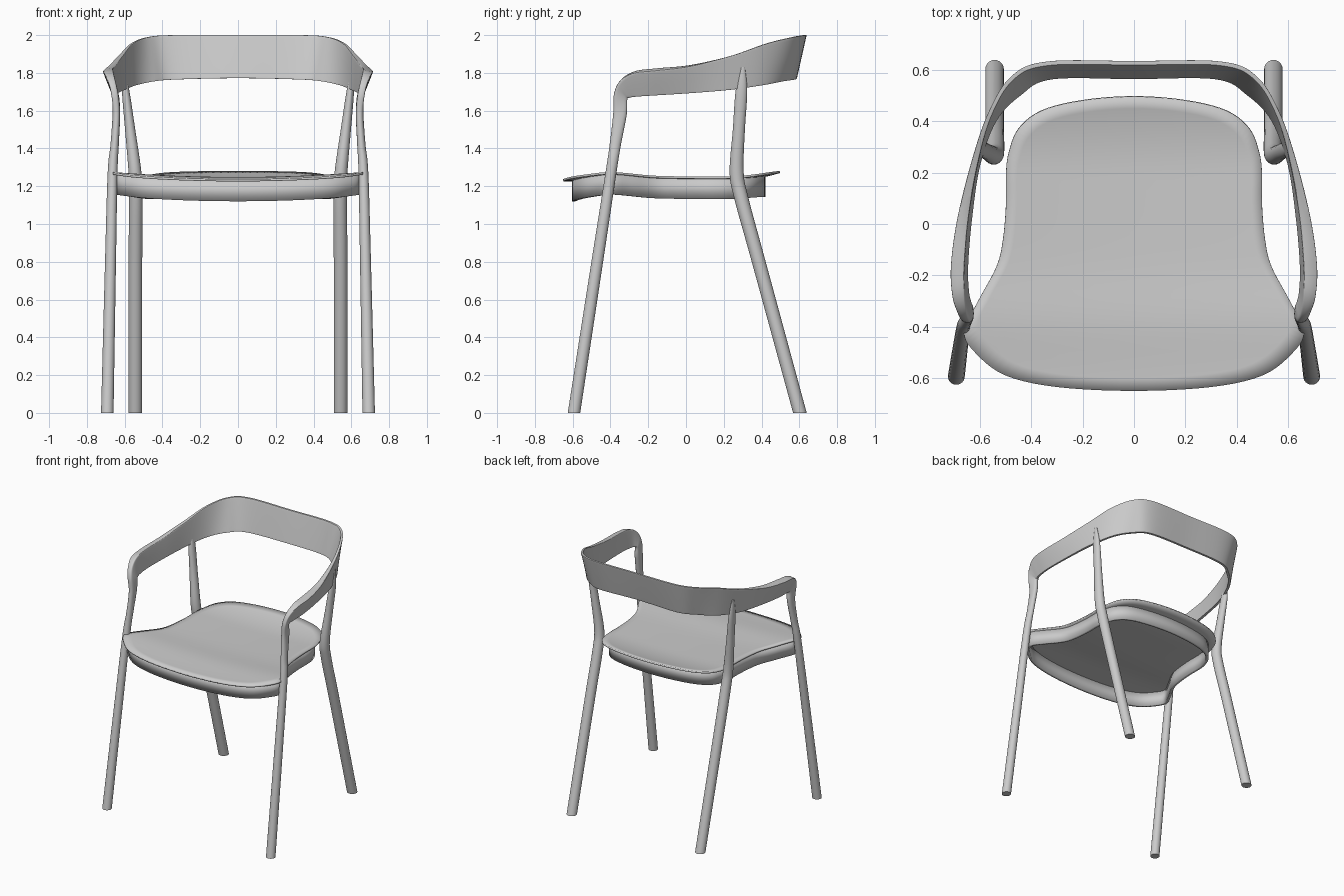
import bpy, math
from mathutils import Vector

if "Cube" in bpy.data.objects:
    bpy.data.objects.remove(bpy.data.objects["Cube"])

grey = bpy.data.materials.new("light grey")
grey.diffuse_color = (0.6, 0.6, 0.6, 1)
grey.use_nodes = True
grey.node_tree.nodes["Principled BSDF"].inputs["Base Color"].default_value = grey.diffuse_color


def make(name, verts, faces, angle=35):
    me = bpy.data.meshes.new(name)
    me.from_pydata(verts, [], faces)
    me.materials.append(grey)
    me.shade_smooth()
    ob = bpy.data.objects.new(name, me)
    bpy.context.collection.objects.link(ob)
    bpy.context.view_layer.objects.active = ob
    bpy.ops.object.mode_set(mode='EDIT')
    bpy.ops.mesh.select_all(action='SELECT')
    bpy.ops.mesh.normals_make_consistent(inside=False)
    bpy.ops.object.mode_set(mode='OBJECT')
    me.set_sharp_from_angle(angle=math.radians(angle))
    return ob


def spline(pts, n, closed=False):
    """Catmull-Rom through tuples of any length."""
    P = [Vector(p) for p in pts]
    m, out = len(P), []
    for i in range(m if closed else m - 1):
        if closed:
            a, b, c, d = (P[(i + k) % m] for k in (-1, 0, 1, 2))
        else:
            a, b, c, d = P[max(i - 1, 0)], P[i], P[i + 1], P[min(i + 2, m - 1)]
        for s in range(n):
            t = s / n
            out.append(0.5 * (2 * b + (c - a) * t + (2 * a - 5 * b + 4 * c - d) * t * t
                              + (3 * b - a - 3 * c + d) * t ** 3))
    return out if closed else out + [P[-1]]


def loft(name, rings):
    k = len(rings[0])
    verts = [v for r in rings for v in r]
    faces = [(i * k + j, i * k + (j + 1) % k, (i + 1) * k + (j + 1) % k, (i + 1) * k + j)
             for i in range(len(rings) - 1) for j in range(k)]
    faces += [tuple(range(k)), tuple(range(len(verts) - k, len(verts)))]
    return make(name, verts, faces)


# Arm band and front legs: one sweep, flat band turning into round leg
def station(ot, it, ib, w, e):
    ot, it, ib = Vector(ot), Vector(it), Vector(ib)
    ob = ib + (ot - it).normalized() * w
    return (*ot, *it, *ib, *ob, e)


def leg(x, z, rx, ry, e=1):
    y = -0.593 + 0.154 * z
    return station((x + rx, y - ry, z), (x - rx, y - ry, z), (x - rx, y + ry, z), 2 * rx, e)


half = [
    station((.34, .634, 2.0), (.335, .616, 2.0), (.32, .562, 1.765), .02, .12),
    station((.48, .575, 1.99), (.47, .56, 1.99), (.44, .50, 1.755), .02, .12),
    station((.57, .43, 1.955), (.555, .42, 1.955), (.535, .40, 1.735), .02, .12),
    station((.635, .24, 1.89), (.608, .235, 1.89), (.598, .23, 1.71), .02, .12),
    station((.69, .02, 1.835), (.645, .02, 1.842), (.63, .02, 1.695), .02, .12),
    station((.715, -.16, 1.812), (.66, -.16, 1.825), (.645, -.16, 1.685), .02, .12),
    station((.71, -.28, 1.798), (.66, -.27, 1.81), (.642, -.26, 1.678), .02, .15),
    station((.69, -.35, 1.755), (.65, -.345, 1.765), (.632, -.30, 1.672), .025, .3),
    station((.675, -.38, 1.69), (.635, -.382, 1.69), (.625, -.312, 1.655), .03, .5),
    leg(.644, 1.58, .020, .036, .8), leg(.653, 1.42, .022, .03), leg(.664, 1.27, .026, .029),
    leg(.675, .8, .029, .031), leg(.692, 0, .033, .033)]
centre = station((0, .636, 2.0), (0, .618, 2.0), (0, .563, 1.772), .02, .12)


def mirrored(s):
    return tuple(-v if i % 3 == 0 and i < 12 else v for i, v in enumerate(s))


def power(v, e):
    return math.copysign(abs(v) ** e, v) if abs(v) > 1e-6 else 0


rings = []
for s in spline([mirrored(s) for s in reversed(half)] + [centre] + half, 8):
    ot, it, ib, ob = (Vector(s[i:i + 3]) for i in (0, 3, 6, 9))
    e, ring = max(s[12], .08), []
    for k in range(24):
        a = math.tau * k / 24
        u, v = (power(math.cos(a), e) + 1) / 2, (power(math.sin(a), e) + 1) / 2
        ring.append(ib.lerp(ob, u).lerp(it.lerp(ot, u), v))
    rings.append(ring)
loft("arm_band_and_front_legs", rings)

# Back legs: x, y, z, radius x, radius y
back = [(.543, .603, 0, .036, .036), (.543, .385, .8, .036, .037), (.541, .292, 1.14, .036, .038),
        (.546, .268, 1.28, .034, .037), (.571, .28, 1.5, .027, .032), (.594, .293, 1.7, .020, .031),
        (.607, .30, 1.83, .006, .012)]
for side, sx in (("left", -1), ("right", 1)):
    loft("back_leg_" + side,
         [[(sx * (x + rx * math.cos(math.tau * k / 24)), y + ry * math.sin(math.tau * k / 24), z)
           for k in range(24)] for x, y, z, rx, ry in spline(back, 6)])


# Seat: dished thin shell
def seat_z(x, y):
    return (1.237 + .012 * math.exp(-((y + .38) / .15) ** 2) + .06 * x * x
            + .043 * max(0, (y - .2) / .29) ** 2)


edge = [(.3, -.635), (.5, -.59), (.615, -.505), (.662, -.42), (.607, -.30), (.535, -.165),
        (.51, -.06), (.498, .08), (.498, .2), (.487, .28), (.45, .37), (.36, .44), (.2, .48)]
outline = spline([(0, -.65)] + edge + [(0, .495)] + [(-x, y) for x, y in reversed(edge)], 5, True)
n, R = len(outline), 12
verts = [(0, -.05, seat_z(0, -.05))]
for r in range(1, R + 1):
    for p in outline:
        x, y = p[0] * r / R, -.05 + (p[1] + .05) * r / R
        verts.append((x, y, seat_z(x, y)))
faces = [(0, 1 + j, 1 + (j + 1) % n) for j in range(n)]
faces += [(1 + r * n + j, 1 + (r + 1) * n + j, 1 + (r + 1) * n + (j + 1) % n, 1 + r * n + (j + 1) % n)
          for r in range(R - 1) for j in range(n)]
seat = make("seat", verts, faces)
mod = seat.modifiers.new("thickness", 'SOLIDIFY')
mod.thickness = .012
mod.offset = -1 if seat.data.polygons[0].normal.z > 0 else 1

# Apron: thin wall under the seat, open below
verts = []
for p in outline:
    x, y = p[0] * .97, p[1] * .895 - .023
    z = seat_z(x, y)
    verts += [(x, y, z - .005), (x, y, z - .118)]
m = 2 * n
apron = make("seat_apron", verts,
             [(2 * j, 2 * j + 1, (2 * j + 3) % m, (2 * j + 2) % m) for j in range(n)])
mod = apron.modifiers.new("thickness", 'SOLIDIFY')
mod.thickness = .02
mod.offset = -1 if apron.data.polygons[0].normal.y < 0 else 1
